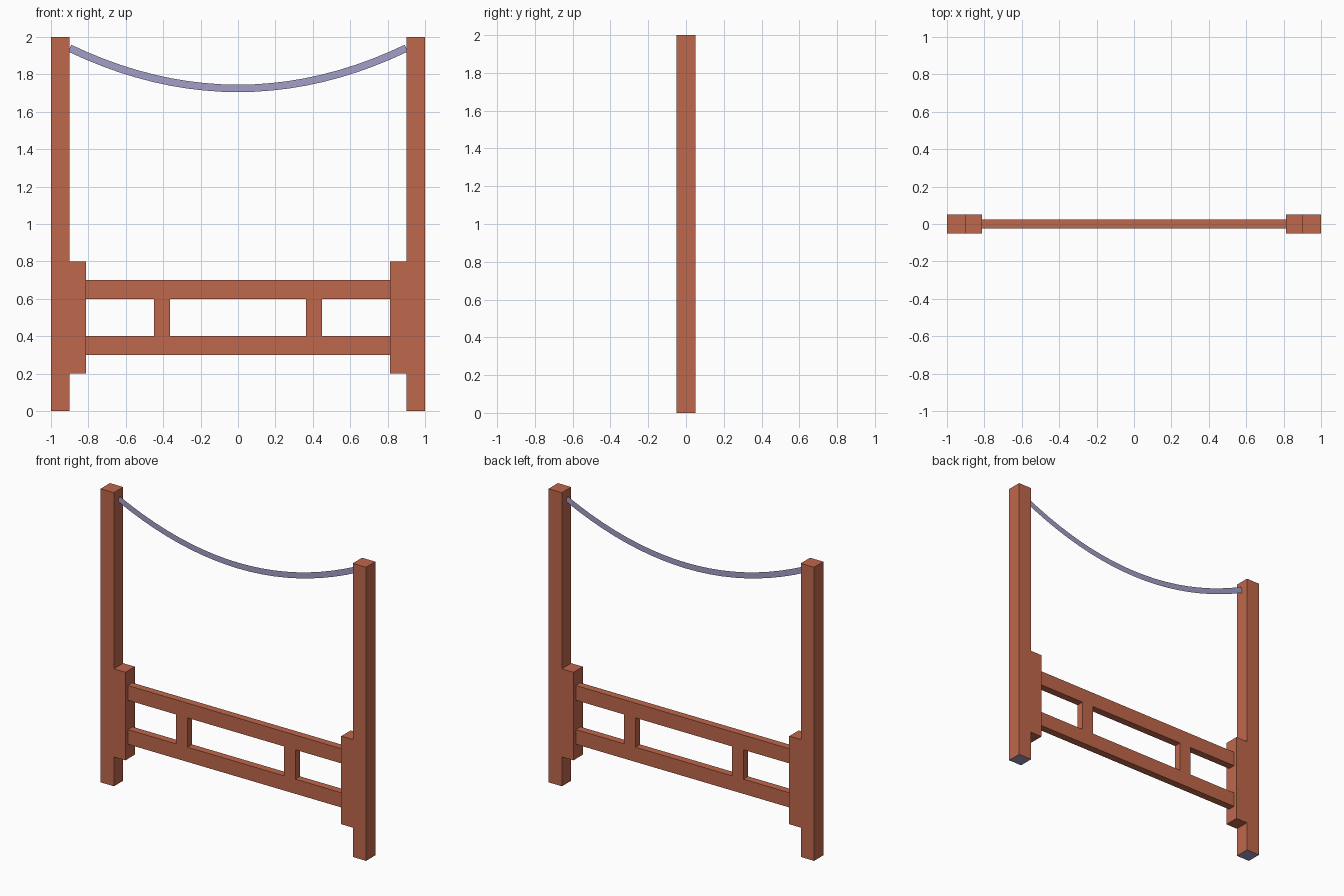
import bpy, bmesh
from mathutils import Vector

cube = bpy.data.objects.get("Cube")
if cube:
    bpy.data.objects.remove(cube, do_unlink=True)


def make_material(name, rgb):
    mat = bpy.data.materials.new(name)
    mat.use_nodes = True
    mat.diffuse_color = (*rgb, 1)
    mat.node_tree.nodes["Principled BSDF"].inputs["Base Color"].default_value = (*rgb, 1)
    return mat


wood = make_material("red brown wood", (0.52, 0.135, 0.07))
lilac = make_material("pale lilac", (0.37, 0.345, 0.57))


def finish(name, bm, mats):
    mesh = bpy.data.meshes.new(name)
    bm.to_mesh(mesh)
    bm.free()
    for mat in mats:
        mesh.materials.append(mat)
    obj = bpy.data.objects.new(name, mesh)
    bpy.context.collection.objects.link(obj)
    return obj


def slab(name, xs, zs, filled, half_depth):
    """Extrude the filled cells of an x/z grid into one solid with flat faces."""
    bm = bmesh.new()
    for i in range(len(xs) - 1):
        for j in range(len(zs) - 1):
            if filled(i, j):
                corners = ((i, j), (i + 1, j), (i + 1, j + 1), (i, j + 1))
                bm.faces.new([bm.verts.new((xs[a], -half_depth, zs[b])) for a, b in corners])
    bmesh.ops.remove_doubles(bm, verts=bm.verts, dist=1e-5)
    # keep the front faces and extrude a copy to the back
    front = bmesh.ops.extrude_face_region(bm, geom=bm.faces[:], use_keep_orig=True)
    moved = [v for v in front["geom"] if isinstance(v, bmesh.types.BMVert)]
    bmesh.ops.translate(bm, verts=moved, vec=(0, 2 * half_depth, 0))
    bmesh.ops.recalc_face_normals(bm, faces=bm.faces)
    # lilac foot under the post
    for f in bm.faces:
        if f.normal.z < -0.9 and f.calc_center_median().z < 0.01:
            f.material_index = 1
    return finish(name, bm, [wood, lilac])


# Posts, each with a thicker block on the inner side
for side, label in ((1, "left"), (-1, "right")):
    slab(label + "_post", [side * 1.0, side * 0.9, side * 0.813], [0, 0.2, 0.8, 2.0],
         lambda i, j: i == 0 or j == 1, 0.05)

# Two rails joined by two short struts
slab("rail_frame", [-0.813, -0.45, -0.363, 0.363, 0.45, 0.813], [0.3, 0.4, 0.6, 0.7],
     lambda i, j: j != 1 or i in (1, 3), 0.025)

# Hanging flat ribbon between the post tops
span, low, sag, half_width, steps = 0.9, 1.725, 0.215, 0.02, 20
bm = bmesh.new()
pairs = []
for k in range(steps + 1):
    x = span * (2 * k / steps - 1)
    z = low + sag * (x / span) ** 2
    normal = Vector((-2 * sag * x / span ** 2, 0, 1)).normalized() * half_width
    pairs.append([bm.verts.new(Vector((x, 0, z)) + s * normal) for s in (-1, 1)])
for (a, b), (c, d) in zip(pairs, pairs[1:]):
    bm.faces.new((a, c, d, b))
finish("hanging_ribbon", bm, [lilac])
